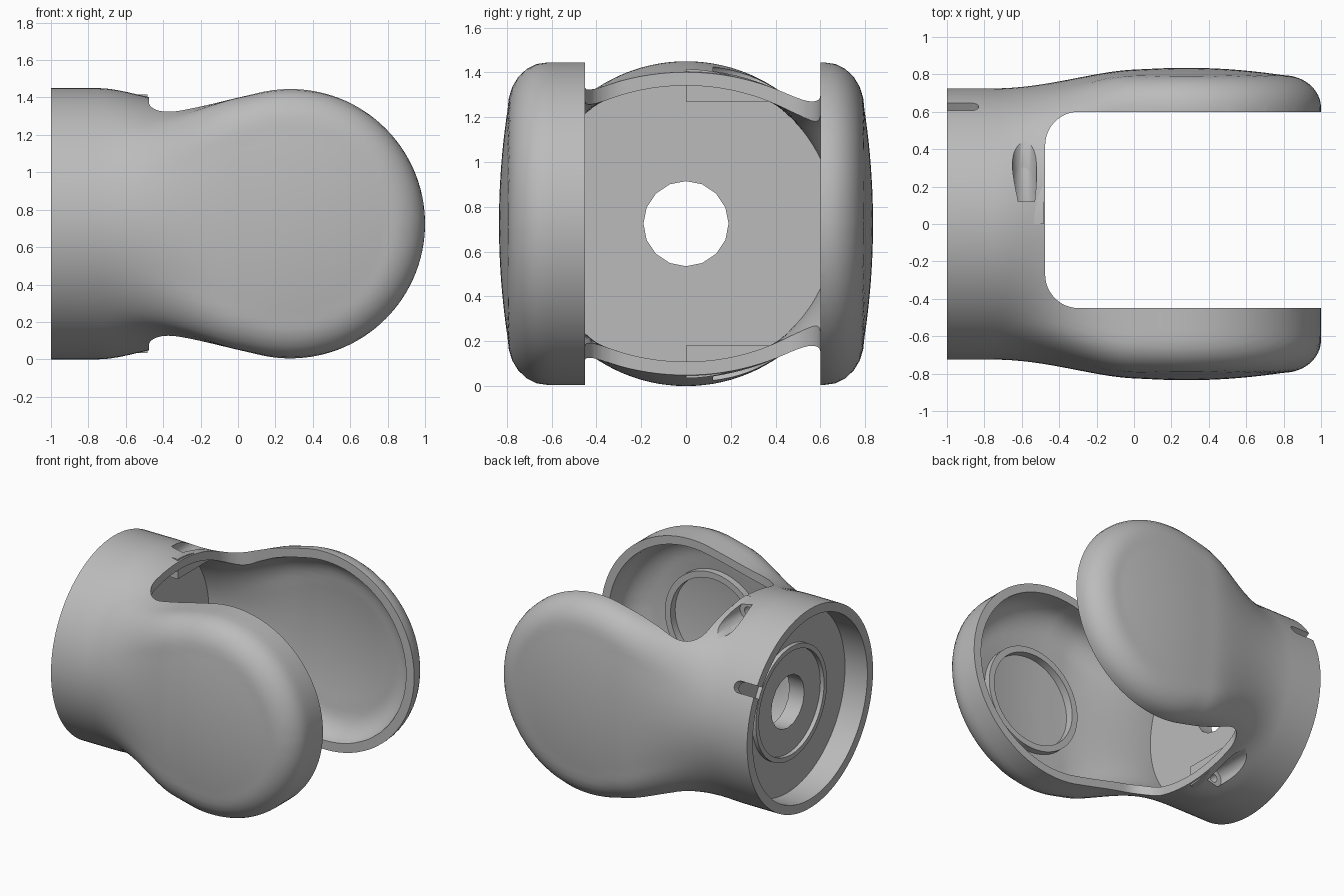
import bpy, bmesh, math
from mathutils import Matrix, Vector

if "Cube" in bpy.data.objects:
    bpy.data.objects.remove(bpy.data.objects["Cube"])

ZC = 0.725          # height of the main axis
CX = 0.28           # centre of the round cups
grey = bpy.data.materials.new("grey")
grey.diffuse_color = (0.5, 0.5, 0.5, 1)
grey.use_nodes = True
grey.node_tree.nodes["Principled BSDF"].inputs["Base Color"].default_value = grey.diffuse_color


def make(name, bm):
    bmesh.ops.recalc_face_normals(bm, faces=bm.faces)
    me = bpy.data.meshes.new(name)
    bm.to_mesh(me)
    bm.free()
    ob = bpy.data.objects.new(name, me)
    bpy.context.collection.objects.link(ob)
    me.materials.append(grey)
    return ob


def boolean(ob, cutter, op='DIFFERENCE', keep=False):
    m = ob.modifiers.new("cut", 'BOOLEAN')
    m.operation, m.object, m.solver = op, cutter, 'EXACT'
    bpy.context.view_layer.objects.active = ob
    bpy.ops.object.modifier_apply(modifier=m.name)
    if not keep:
        bpy.data.objects.remove(cutter)


def cylinder(name, p0, p1, r, n=64):
    p0, p1 = Vector(p0), Vector(p1)
    d = p1 - p0
    mat = Matrix.Translation((p0 + p1) / 2) @ d.to_track_quat('Z', 'Y').to_matrix().to_4x4()
    bm = bmesh.new()
    bmesh.ops.create_cone(bm, cap_ends=True, segments=n, radius1=r, radius2=r,
                          depth=d.length, matrix=mat)
    return make(name, bm)


def box(name, lo, hi, rot=Matrix()):
    bm = bmesh.new()
    lo, hi = Vector(lo), Vector(hi)
    bmesh.ops.create_cube(bm, size=1, matrix=rot @ Matrix.Translation((lo + hi) / 2)
                          @ Matrix.Diagonal((*(hi - lo), 1)))
    return make(name, bm)


def resample(pts, n):
    acc = [0]
    for a, b in zip(pts, pts[1:]):
        acc.append(acc[-1] + math.dist(a, b))
    out, j = [], 0
    for i in range(n + 1):
        s = acc[-1] * i / n
        while j < len(pts) - 2 and acc[j + 1] < s:
            j += 1
        t = min(1, (s - acc[j]) / max(1e-9, acc[j + 1] - acc[j]))
        out.append(tuple(u + (v - u) * t for u, v in zip(pts[j], pts[j + 1])))
    return out


def cup_profile(d):
    # radius and depth of the pillow-shaped cup, shrunk by d
    pts = [(0.72 - d, 0.0)]
    for i in range(25):
        t = math.pi / 2 * i / 24
        pts.append((0.52 + 0.2 * math.cos(t) - d, 0.62 + 0.175 * math.sin(t) - d))
    for i in range(1, 31):
        k = 1 - i / 30
        pts.append(((0.52 - d) * k, 0.795 + 0.04 * (1 - k * k) - d))
    return pts


def quarter(x, d, n):
    # quarter cross-section: round tube blending into the cups
    R = 0.72 - d
    if x < 0.1:
        h = 0.697 - d + 0.23 * (x - 0.1)
    else:
        h = math.sqrt(max(R * R - (x - CX) ** 2, 1e-6))
    dx = math.sqrt(max(R * R - h * h, 0))
    pts, prev = [], None
    for r, y in cup_profile(d):
        if r < dx:
            k = (prev[0] - dx) / max(1e-9, prev[0] - r)
            pts.append((prev[1] + (y - prev[1]) * k, 0.0))
            break
        pts.append((y, math.sqrt(r * r - dx * dx)))
        prev = (r, y)
    pts[-1] = (pts[-1][0], 0.0)
    cup = resample(pts, n)
    t = min(1, max(0, (x + 0.75) / 0.75))
    w = t * t * (3 - 2 * t)
    rad = 0.725 - d
    return [((1 - w) * rad * math.sin(a) + w * p[0], (1 - w) * rad * math.cos(a) + w * p[1])
            for p, a in ((cup[i], math.pi / 2 * i / n) for i in range(n + 1))]


def loft(name, x0, d, n=28):
    xs = [x0] + [v for v in (-0.75 + 1.03 * i / 30 for i in range(31)) if v > x0 + 0.01]
    xs += [CX + (0.72 - d) * math.sin(math.pi / 2 * i / 30) for i in range(1, 30)]
    xs.append(CX + (0.72 - d) * 0.9999)
    bm, rings = bmesh.new(), []
    for x in xs:
        q = quarter(x, d, n)
        loop = q + [(y, -z) for y, z in q[-2::-1]]
        loop += [(-y, z) for y, z in loop[-2:0:-1]]
        rings.append([bm.verts.new((x, y, ZC + z)) for y, z in loop])
    m = len(rings[0])
    for a, b in zip(rings, rings[1:]):
        for i in range(m):
            bm.faces.new((a[i], a[(i + 1) % m], b[(i + 1) % m], b[i]))
    bm.faces.new(rings[0])
    bm.faces.new(rings[-1])
    return make(name, bm)


def fork_gap():
    # rounded slot between the two cups
    r, y0, y1, x0 = 0.18, -0.45, 0.60, -0.475
    pts = [(1.5, y1)]
    for cy, a0 in ((y1 - r, 90), (y0 + r, 180)):
        for i in range(13):
            a = math.radians(a0 + 90 * i / 12)
            pts.append((x0 + r + r * math.cos(a), cy + r * math.sin(a)))
    pts.append((1.5, y0))
    bm = bmesh.new()
    f = bm.faces.new([bm.verts.new((x, y, -0.5)) for x, y in pts])
    g = bmesh.ops.extrude_face_region(bm, geom=[f])
    bmesh.ops.translate(bm, vec=(0, 0, 2.5),
                        verts=[v for v in g['geom'] if isinstance(v, bmesh.types.BMVert)])
    return make("fork_gap", bm)


def ring(name, p0, p1, ro, ri):
    ob = cylinder(name, p0, p1, ro)
    ext = (Vector(p1) - Vector(p0)) * 0.5
    boolean(ob, cylinder("bore", Vector(p0) - ext, Vector(p1) + ext, ri))
    return ob


# Hollow forked shell, with a dividing wall left inside the tube
body = loft("forked_housing", -1.0, 0.0)
boolean(body, loft("inner_hollow", -0.70, 0.06))
boolean(body, fork_gap())
boolean(body, cylinder("end_recess", (-1.2, 0, ZC), (-0.82, 0, ZC), 0.66, 96))
boolean(body, cylinder("wall_hole", (-0.9, 0, ZC), (-0.6, 0, ZC), 0.19, 16))

# Radial cable notch in the tube end
turn = Matrix.Translation((0, 0, ZC)) @ Matrix.Rotation(math.radians(30), 4, 'X')
boolean(body, box("notch", (-1.1, 0.55, -0.04), (-0.87, 0.9, 0.04), turn))
end = [turn @ Vector((-0.87, y, 0)) for y in (0.55, 0.9)]
boolean(body, cylinder("notch_end", end[0], end[1], 0.04, 24))

# Screw bosses inside the tube, top and bottom, with their screw holes
parts = [body]
for s, name in ((1, "upper_screw_boss"), (-1, "lower_screw_boss")):
    zs = sorted((ZC + s * 0.545, ZC + s * 0.75))
    boss = box(name, (-0.705, 0, zs[0]), (-0.485, 0.42, zs[1]))
    boolean(boss, cylinder("trim", (-0.9, 0, ZC), (-0.3, 0, ZC), 0.69, 96), 'INTERSECT')
    zh = ZC + s * 0.645
    for cut in (cylinder("head_hole", (-0.585, 0.12, zh), (-0.585, 0.9, zh), 0.065, 32),
                cylinder("screw_hole", (-0.585, -0.1, zh), (-0.585, 0.2, zh), 0.03, 24)):
        boolean(body, cut, keep=True)
        boolean(boss, cut)
    parts.append(boss)

# Raised locating rings in the front cup and on the dividing wall
parts.append(ring("cup_ring", (CX, -0.79, ZC), (CX, -0.70, ZC), 0.38, 0.335))
parts.append(ring("wall_ring", (-0.85, 0, ZC), (-0.81, 0, ZC), 0.41, 0.375))

for ob in parts:
    bpy.ops.object.select_all(action='DESELECT')
    ob.select_set(True)
    bpy.context.view_layer.objects.active = ob
    bpy.ops.object.shade_smooth_by_angle(angle=math.radians(35))
